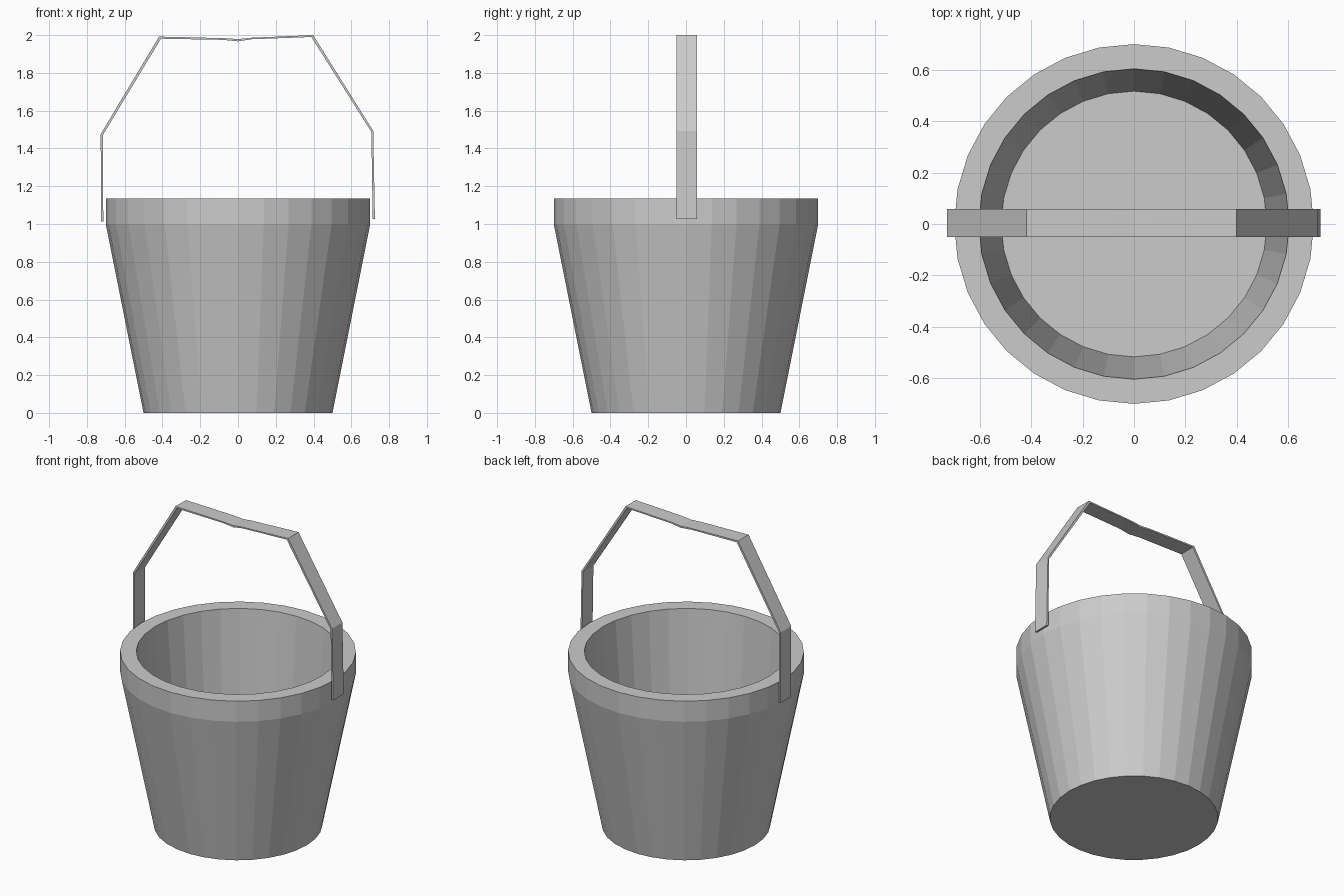
import bpy
from math import cos, sin, tau

if "Cube" in bpy.data.objects:
    bpy.data.objects.remove(bpy.data.objects["Cube"])

SIDES = 32


def make_object(name, verts, faces):
    mesh = bpy.data.meshes.new(name)
    mesh.from_pydata(verts, [], faces)
    mesh.update()
    obj = bpy.data.objects.new(name, mesh)
    bpy.context.collection.objects.link(obj)
    return obj


def lathe(name, profile, n):
    """Turn an (r, z) profile about z and cap both ends."""
    verts = [(r * cos(tau * i / n), r * sin(tau * i / n), z)
             for r, z in profile for i in range(n)]
    faces = [(k * n + i, k * n + (i + 1) % n, (k + 1) * n + (i + 1) % n, (k + 1) * n + i)
             for k in range(len(profile) - 1) for i in range(n)]
    last = (len(profile) - 1) * n
    faces += [tuple(reversed(range(n))), tuple(range(last, last + n))]
    return make_object(name, verts, faces)


def strap(name, outer, inner, y0, y1):
    """Thin bent band: matching outer and inner (x, z) paths, given a width in y."""
    n = len(outer)
    verts = []
    for (xo, zo), (xi, zi) in zip(outer, inner):
        verts += [(xo, y0, zo), (xo, y1, zo), (xi, y1, zi), (xi, y0, zi)]
    faces = [(4 * k + j, 4 * k + (j + 1) % 4, 4 * k + 4 + (j + 1) % 4, 4 * k + 4 + j)
             for k in range(n - 1) for j in range(4)]
    faces += [(3, 2, 1, 0), tuple(4 * n - 4 + j for j in range(4))]
    return make_object(name, verts, faces)


# Bucket: tapered wall, straight rim band, flat lip, hollow inside and floor
lathe("bucket", [(0.50, 0), (0.70, 1.0), (0.70, 1.135), (0.604, 1.135), (0.517, 0.10)], SIDES)

# Carrying handle: slightly uneven thin band over the bucket
outer = [(-0.725, 1.012), (-0.727, 1.476), (-0.418, 1.992), (-0.08, 1.984), (0, 1.979),
         (0.07, 1.986), (0.398, 2.0), (0.716, 1.493), (0.725, 1.027)]
inner = [(-0.713, 1.012), (-0.716, 1.470), (-0.408, 1.981), (-0.08, 1.975), (0, 1.967),
         (0.07, 1.978), (0.388, 1.990), (0.706, 1.488), (0.713, 1.027)]
strap("handle", outer, inner, -0.05, 0.058)
